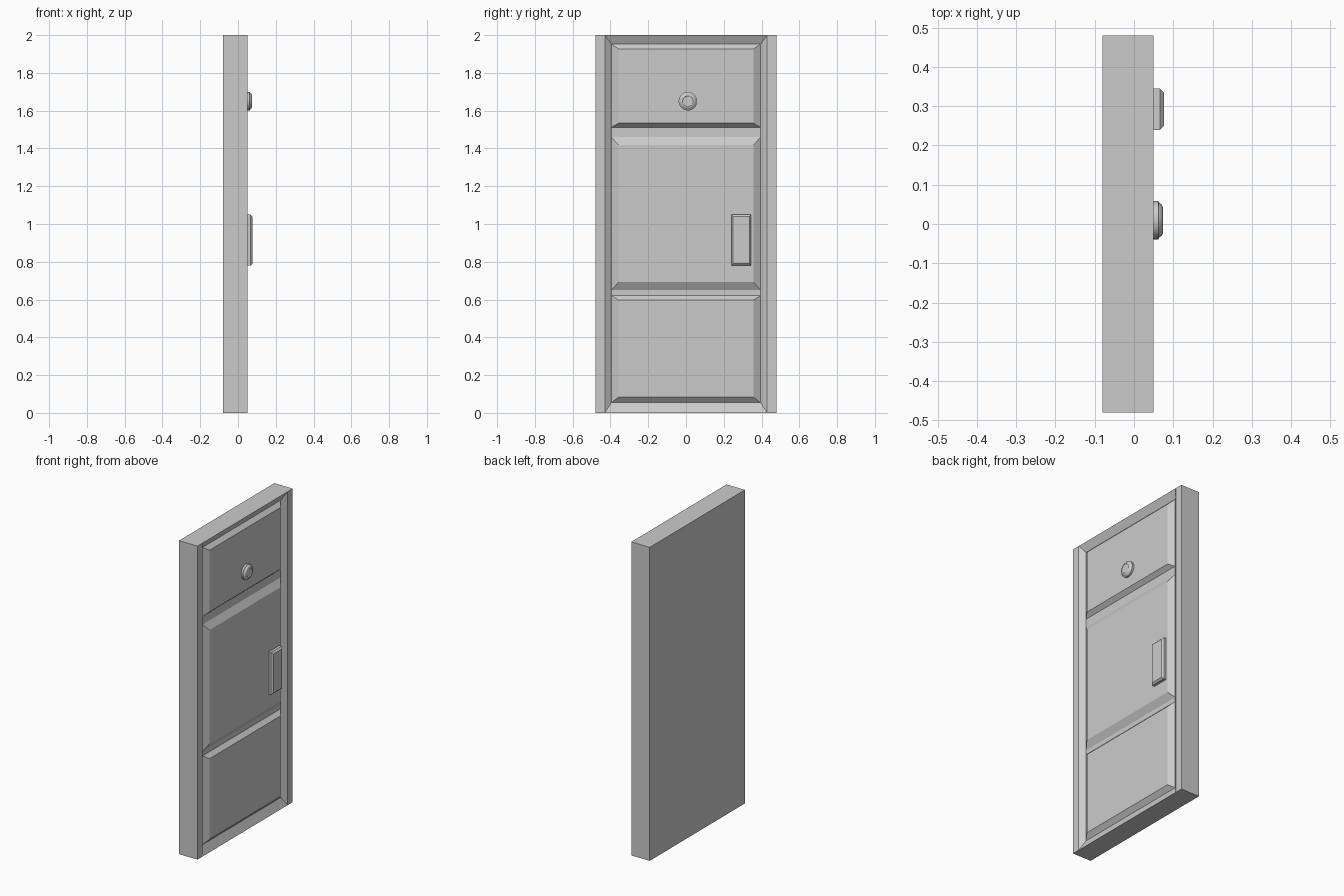
import bpy, bmesh, math

if "Cube" in bpy.data.objects:
    bpy.data.objects.remove(bpy.data.objects["Cube"])

FRONT, BACK, FLOOR = 0.05, -0.08, 0.025
HW, STILE, PY = 0.48, 0.43, 0.395      # half width, stile edge, panel half width
# panel: z low, z high, lower bevel, upper bevel
PANELS = [(0.055, 0.622, 0.028, 0.025), (0.65, 1.46, 0.042, 0.042), (1.512, 1.952, 0.022, 0.025)]
SIDE_BEVEL = 0.038


def finish(bm, name):
    bmesh.ops.remove_doubles(bm, verts=bm.verts, dist=1e-5)
    bmesh.ops.recalc_face_normals(bm, faces=bm.faces)
    me = bpy.data.meshes.new(name)
    bm.to_mesh(me)
    bm.free()
    ob = bpy.data.objects.new(name, me)
    bpy.context.collection.objects.link(ob)
    return ob


def face(bm, pts):
    bm.faces.new([bm.verts.new(p) for p in pts])


def rect(x, y0, y1, z0, z1):
    return [(x, y0, z0), (x, y1, z0), (x, y1, z1), (x, y0, z1)]


def frustum(bm, a, b):
    for i in range(4):
        j = (i + 1) % 4
        face(bm, [a[i], a[j], b[j], b[i]])


# Door slab with stiles, sloped border, rails and raised panels
bm = bmesh.new()
outer = [(FRONT, -HW, 0), (FRONT, -STILE, 0), (FRONT, STILE, 0), (FRONT, HW, 0),
         (FRONT, HW, 2), (FRONT, STILE, 2), (FRONT, -STILE, 2), (FRONT, -HW, 2)]
back = [(BACK, y, z) for _, y, z in outer]
face(bm, back)
for i in range(8):
    j = (i + 1) % 8
    face(bm, [outer[i], outer[j], back[j], back[i]])
zs = [z for p in PANELS for z in p[:2]]
for s in (-1, 1):
    face(bm, rect(FRONT, s * STILE, s * HW, 0, 2))
    face(bm, [(FRONT, s * STILE, 2), (FRONT, s * STILE, 0)] + [(FLOOR, s * PY, z) for z in zs])
for ze, zi in ((0, zs[0]), (2, zs[-1])):
    face(bm, [(FRONT, -STILE, ze), (FRONT, STILE, ze), (FLOOR, PY, zi), (FLOOR, -PY, zi)])
for a, b in ((1, 2), (3, 4)):
    face(bm, rect(FLOOR, -PY, PY, zs[a], zs[b]))
for z0, z1, lo, hi in PANELS:
    w = PY - SIDE_BEVEL
    top = rect(FRONT, -w, w, z0 + lo, z1 - hi)
    frustum(bm, rect(FLOOR, -PY, PY, z0, z1), top)
    face(bm, top)
finish(bm, "door_slab")

# Handle plate with chamfered front
bm = bmesh.new()
a, b = rect(FRONT - 0.001, 0.24, 0.345, 0.78, 1.05), rect(0.066, 0.24, 0.345, 0.78, 1.05)
c = rect(0.076, 0.25, 0.335, 0.79, 1.04)
frustum(bm, a, b)
frustum(bm, b, c)
face(bm, a)
face(bm, c)
finish(bm, "handle_plate")

# Round peephole turned from a profile (x, radius)
bm = bmesh.new()
prof = [(0.049, 0.049), (0.062, 0.049), (0.064, 0.044), (0.070, 0.040), (0.074, 0.032), (0.074, 0.028), (0.072, 0.025)]
N = 32
rings = [[(x, 0.01 + r * math.cos(2 * math.pi * i / N), 1.65 + r * math.sin(2 * math.pi * i / N))
          for i in range(N)] for x, r in prof]
for p, q in zip(rings, rings[1:]):
    for i in range(N):
        j = (i + 1) % N
        face(bm, [p[i], p[j], q[j], q[i]])
face(bm, rings[0])
face(bm, rings[-1])
hole = finish(bm, "peephole")
bpy.context.view_layer.objects.active = hole
hole.select_set(True)
bpy.ops.object.shade_smooth_by_angle(angle=math.radians(30))
